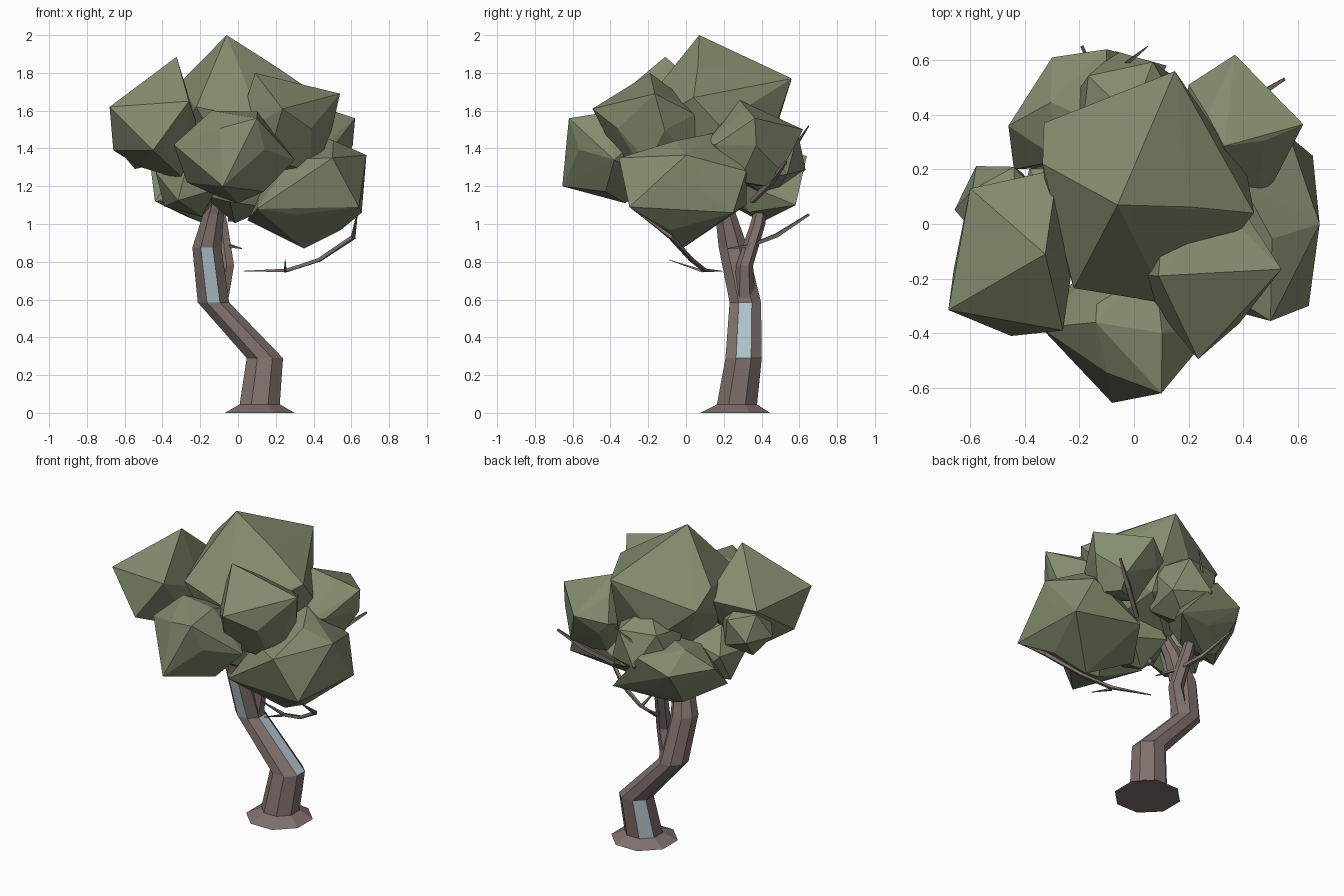
import bpy, bmesh, math
from mathutils import Vector, Matrix

if "Cube" in bpy.data.objects:
    bpy.data.objects.remove(bpy.data.objects["Cube"])


def material(name, rgb):
    m = bpy.data.materials.new(name)
    m.diffuse_color = (*rgb, 1)
    m.use_nodes = True
    m.node_tree.nodes["Principled BSDF"].inputs["Base Color"].default_value = m.diffuse_color
    return m


LEAF = material("leaf green", (0.225, 0.265, 0.157))
BARK = material("bark brown", (0.218, 0.166, 0.153))
PALE = material("pale blue bark", (0.45, 0.57, 0.61))


def finish(name, bm, mats):
    bmesh.ops.recalc_face_normals(bm, faces=bm.faces)
    me = bpy.data.meshes.new(name)
    bm.to_mesh(me)
    bm.free()
    for m in mats:
        me.materials.append(m)
    ob = bpy.data.objects.new(name, me)
    bpy.context.collection.objects.link(ob)
    return ob


def tube(name, path, sides, flat_rings=False, patches=()):
    """Tapered limb through (x, y, z, radius) points; patches = (segment, side) in pale bark."""
    bm = bmesh.new()
    rings = []
    for i, (x, y, z, r) in enumerate(path):
        a = Vector(path[max(i - 1, 0)][:3])
        b = Vector(path[min(i + 1, len(path) - 1)][:3])
        rot = Matrix.Identity(3) if flat_rings else (b - a).to_track_quat('Z', 'Y').to_matrix()
        ring = []
        for k in range(sides):
            t = 2 * math.pi * (k - 0.5) / sides
            ring.append(bm.verts.new(Vector((x, y, z)) + rot @ Vector((r * math.cos(t), r * math.sin(t), 0))))
        rings.append(ring)
    for i in range(len(rings) - 1):
        for k in range(sides):
            j = (k + 1) % sides
            f = bm.faces.new((rings[i][k], rings[i][j], rings[i + 1][j], rings[i + 1][k]))
            f.material_index = int((i, k) in patches)
    bm.faces.new(rings[0][::-1])
    bm.faces.new(rings[-1])
    return finish(name, bm, [BARK, PALE])


def clump(name, centre, size, *corners, turn=0.5):
    """Faceted leaf mass: a twenty-sided core pulled out to a few far corners."""
    bm = bmesh.new()
    mat = Matrix.Translation(centre) @ Matrix.Rotation(turn, 4, Vector((1, 2, 1)))
    bmesh.ops.create_icosphere(bm, subdivisions=1, radius=size, matrix=mat)
    if corners:
        bmesh.ops.delete(bm, geom=bm.faces[:], context='FACES_KEEP_BOUNDARY')
        pts = [v.co.copy() for v in bm.verts]
        if not pts:
            tmp = bmesh.new()
            bmesh.ops.create_icosphere(tmp, subdivisions=1, radius=size, matrix=mat)
            pts = [v.co.copy() for v in tmp.verts]
            tmp.free()
        bm.clear()
        for p in pts + [Vector(c) for c in corners]:
            bm.verts.new(p)
        bmesh.ops.convex_hull(bm, input=bm.verts[:])
        loose = [v for v in bm.verts if not v.link_faces]
        bmesh.ops.delete(bm, geom=loose, context='VERTS')
    return finish(name, bm, [LEAF])


# Trunk with flared foot, and its fork
tube("trunk", [(0.115, 0.26, 0, 0.2), (0.115, 0.27, 0.045, 0.115), (0.142, 0.305, 0.29, 0.104),
               (-0.13, 0.314, 0.585, 0.09), (-0.165, 0.25, 0.875, 0.083), (-0.13, 0.21, 1.05, 0.06),
               (-0.08, 0.14, 1.25, 0.04)],
     8, True, {(1, 3), (2, 0), (3, 6)})
tube("trunk_fork", [(-0.11, 0.31, 0.56, 0.06), (-0.06, 0.31, 0.78, 0.045),
                    (-0.09, 0.38, 1.0, 0.04), (-0.12, 0.42, 1.2, 0.025)], 6, True)

# Thin branches
tube("right_branch", [(0.03, 0.19, 0.75, 0.003), (0.26, 0.10, 0.755, 0.012), (0.43, 0.03, 0.81, 0.013),
                      (0.61, -0.08, 0.93, 0.014), (0.63, -0.24, 1.05, 0.004)], 4)
tube("right_branch_twig", [(0.25, 0.09, 0.75, 0.01), (0.25, -0.09, 0.81, 0.002)], 4)
tube("back_branch", [(0.02, 0.22, 0.87, 0.003), (-0.05, 0.34, 0.885, 0.013), (-0.12, 0.48, 0.94, 0.014),
                     (-0.19, 0.65, 1.05, 0.008)], 4)
tube("back_upper_twig", [(-0.06, 0.50, 1.25, 0.014), (-0.05, 0.57, 1.40, 0.012), (0.05, 0.65, 1.52, 0.003)], 4)
tube("back_right_twig", [(0.27, 0.35, 1.12, 0.016), (0.42, 0.45, 1.22, 0.018), (0.55, 0.53, 1.33, 0.008)], 4)
tube("inner_twig", [(-0.04, 0.12, 1.02, 0.018), (-0.03, 0.0, 1.2, 0.012)], 4)

# Large leaf masses: core centre, core size, far corners
clump("leaves_top", (.05, .12, 1.5), .37, (-.06, .07, 2), (.15, .56, 1.77), (-.33, .37, 1.62),
      (-.335, .22, 1.72), (.44, .04, 1.67), (-.22, -.235, 1.62), (.12, -.29, 1.55), (-.1, .45, 1.42))
clump("leaves_left", (-.43, -.1, 1.5), .22, (-.325, -.11, 1.885), (-.68, -.315, 1.62), (-.6, .13, 1.6),
      (-.28, .2, 1.62), (-.45, -.41, 1.39), (-.26, -.39, 1.65), (-.66, -.165, 1.39), (-.28, -.05, 1.23))
clump("leaves_front_right", (.24, -.15, 1.48), .26, (.09, -.19, 1.8), (.54, -.165, 1.69),
      (.235, -.495, 1.61), (.4, .05, 1.58), (.43, -.2, 1.33))
clump("leaves_front", (0, -.36, 1.37), .25, (-.08, -.655, 1.2), (.1, -.62, 1.56), (-.34, -.38, 1.42),
      (-.14, -.36, 1.6), (.3, -.38, 1.34), (0, -.32, 1.11), (-.27, -.25, 1.22))
clump("leaves_right_low", (.39, -.01, 1.19), .28, (.68, 0, 1.365), (.35, -.02, .87), (.5, -.355, 1.35),
      (.64, -.3, 1.09), (.655, .25, 1.06), (.4, .14, 1.48), (.1, -.25, 1.08), (.22, .32, 1.1),
      (.57, .32, 1.28), (.05, .05, 1.02))
clump("leaves_back_right", (.39, .34, 1.4), .22, (.33, .285, 1.655), (.37, .62, 1.5), (.62, .365, 1.56),
      (.2, .51, 1.45), (.45, .1, 1.42), (.45, .42, 1.2))
clump("leaves_back_left", (-.19, .39, 1.23), .21, (-.1, .64, 1.36), (-.3, .61, 1.28), (-.46, .36, 1.28),
      (-.44, .2, 1.12), (-.2, .4, 1.01), (.12, .58, 1.1))

# Small fillers
clump("leaves_left_inner", (-.49, .07, 1.45), .17, turn=0.4)
clump("leaves_back_upper", (-.02, .42, 1.36), .23, turn=1.3)
clump("leaves_left_low", (-.25, .06, 1.23), .2, turn=0.9)
clump("leaves_middle_low", (.02, .03, 1.22), .22, turn=0.2)
